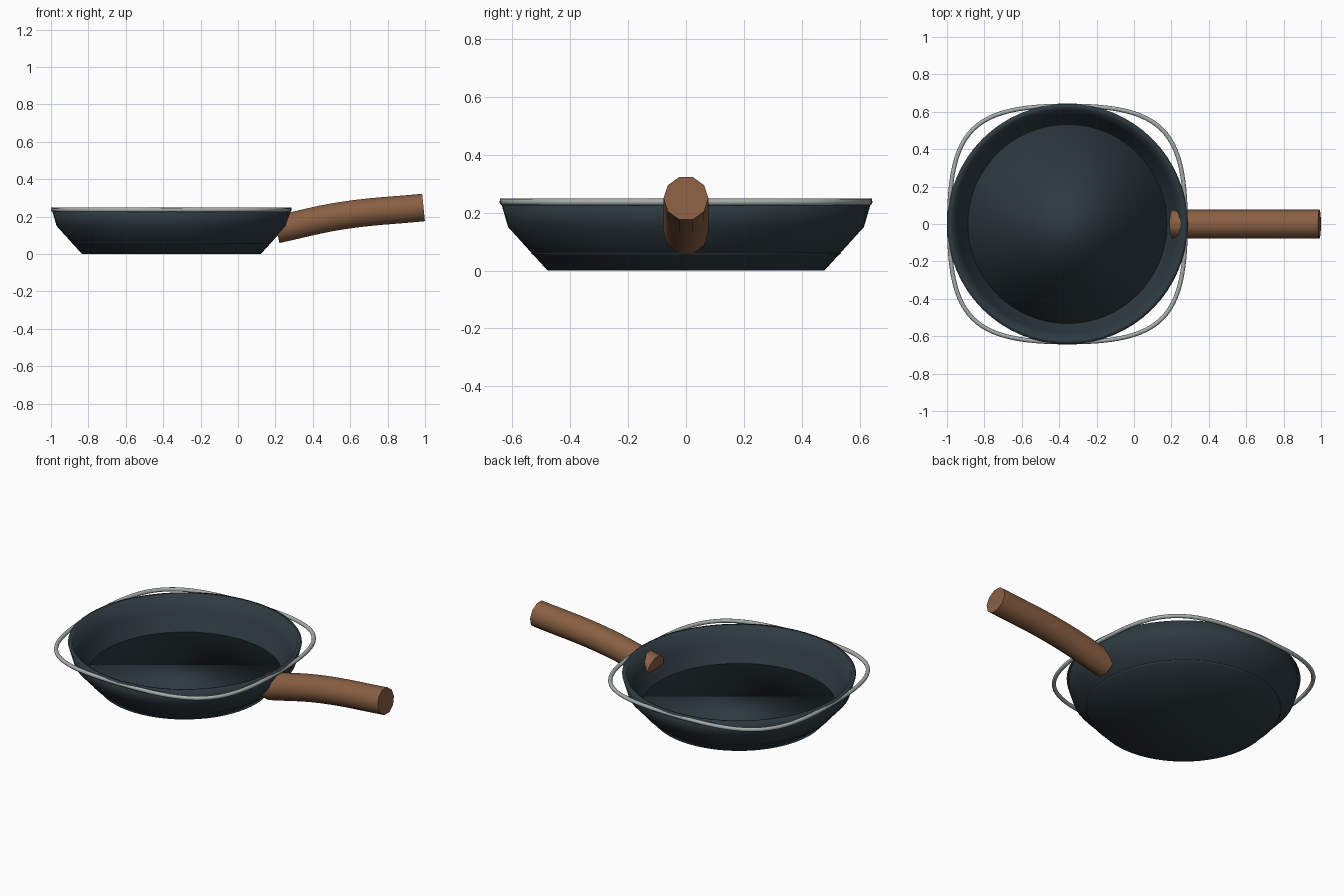
import bpy, math

if "Cube" in bpy.data.objects:
    bpy.data.objects.remove(bpy.data.objects["Cube"])

CX = -0.356  # pan centre


def material(name, rgb):
    m = bpy.data.materials.new(name)
    m.diffuse_color = (*rgb, 1)
    m.use_nodes = True
    m.node_tree.nodes["Principled BSDF"].inputs["Base Color"].default_value = m.diffuse_color
    return m


def tube(name, radius, resolution, mat):
    c = bpy.data.curves.new(name, 'CURVE')
    c.dimensions = '3D'
    c.bevel_depth = radius
    c.bevel_resolution = resolution
    c.resolution_u = 24
    c.use_fill_caps = True
    c.materials.append(mat)
    ob = bpy.data.objects.new(name, c)
    bpy.context.collection.objects.link(ob)
    return ob, c.splines.new('BEZIER')


def finish(ob, angle):
    bpy.ops.object.select_all(action='DESELECT')
    ob.select_set(True)
    bpy.context.view_layer.objects.active = ob
    if ob.type == 'CURVE':
        bpy.ops.object.convert(target='MESH')
    bpy.ops.object.shade_smooth_by_angle(angle=math.radians(angle))


def lathe(name, profile, mat, cap_start, cap_end, n=64):
    """Turn a radius/height profile around the pan centre."""
    verts = [(CX + r * math.cos(2 * math.pi * i / n), r * math.sin(2 * math.pi * i / n), z)
             for r, z in profile for i in range(n)]
    last = len(profile) - 1
    faces = [(k * n + i, k * n + (i + 1) % n, (k + 1) * n + (i + 1) % n, (k + 1) * n + i)
             for k in range(last) for i in range(n)]
    if cap_start:
        faces.append(tuple(reversed(range(n))))
    if cap_end:
        faces.append(tuple(range(last * n, (last + 1) * n)))
    mesh = bpy.data.meshes.new(name)
    mesh.from_pydata(verts, [], faces)
    mesh.materials.append(mat)
    ob = bpy.data.objects.new(name, mesh)
    bpy.context.collection.objects.link(ob)
    finish(ob, 179)
    return ob


# Pan body (outer wall, rim, inner wall) and the cooking floor inside it
iron = material("dark_iron", (0.027, 0.043, 0.053))
lathe("pan_body", [(0.478, 0), (0.614, 0.15), (0.643, 0.249),
                   (0.617, 0.249), (0.585, 0.16), (0.533, 0.06)], iron, True, False)
lathe("pan_floor", [(0.53, 0.055), (0.535, 0.06)], iron, False, True)

# Rounded-square metal ring around the rim
ring, s = tube("rim_ring", 0.0115, 4, material("steel", (0.38, 0.42, 0.41)))
s.bezier_points.add(3)
s.use_cyclic_u = True
R, H, Z = 0.632, 0.505, 0.2365
for i, p in enumerate(s.bezier_points):
    c, n = [(1, 0), (0, 1), (-1, 0), (0, -1)][i]
    p.handle_left_type = p.handle_right_type = 'FREE'
    x, y = CX + R * c, R * n
    p.co = (x, y, Z)
    p.handle_left = (x + H * n, y - H * c, Z)
    p.handle_right = (x - H * n, y + H * c, Z)
finish(ring, 60)

# Ten-sided curved wooden handle
handle, s = tube("handle", 0.0775, 3, material("wood", (0.25, 0.115, 0.055)))
path = [(0.206, 0.131), (0.55, 0.204), (0.992, 0.249)]
s.bezier_points.add(len(path) - 1)
for p, (x, z) in zip(s.bezier_points, path):
    p.co = (x, 0, z)
    p.handle_left_type = p.handle_right_type = 'AUTO'
finish(handle, 40)
